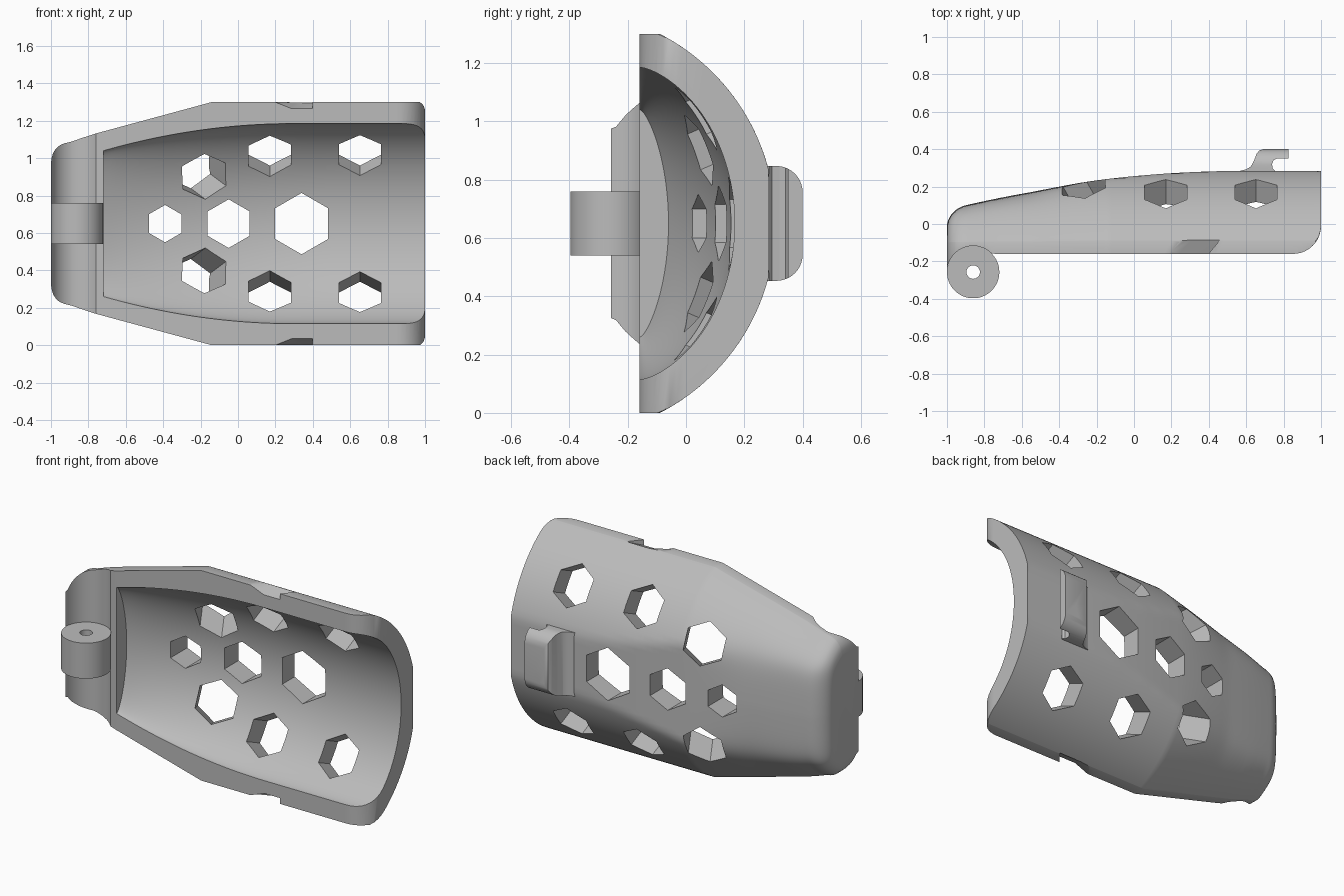
import bpy, bmesh, math
from mathutils import Vector

if "Cube" in bpy.data.objects:
    bpy.data.objects.remove(bpy.data.objects["Cube"], do_unlink=True)

grey = bpy.data.materials.new("plain grey")
grey.use_nodes = True
COLOUR = (0.5, 0.5, 0.5, 1)
grey.diffuse_color = COLOUR
grey.node_tree.nodes["Principled BSDF"].inputs["Base Color"].default_value = COLOUR

MID = 0.65            # height of the symmetry plane
ARC_Y, ARC_R = -0.424, 0.731   # outer arc of the shell
HINGE_X, HINGE_Y, HINGE_R = -0.86, -0.257, 0.14


def loft(name, loops):
    """Closed solid through matching point loops."""
    bm = bmesh.new()
    rings = [[bm.verts.new(p) for p in loop] for loop in loops]
    n = len(rings[0])
    for a, b in zip(rings, rings[1:]):
        for i in range(n):
            j = (i + 1) % n
            bm.faces.new((a[i], a[j], b[j], b[i]))
    bm.faces.new(rings[0])
    bm.faces.new(rings[-1])
    bmesh.ops.recalc_face_normals(bm, faces=bm.faces)
    mesh = bpy.data.meshes.new(name)
    bm.to_mesh(mesh)
    bm.free()
    mesh.materials.append(grey)
    obj = bpy.data.objects.new(name, mesh)
    bpy.context.collection.objects.link(obj)
    return obj


def activate(obj):
    bpy.ops.object.select_all(action='DESELECT')
    obj.select_set(True)
    bpy.context.view_layer.objects.active = obj


def combine(obj, tool, operation='DIFFERENCE'):
    mod = obj.modifiers.new("cut", 'BOOLEAN')
    mod.operation, mod.solver, mod.object = operation, 'EXACT', tool
    activate(obj)
    bpy.ops.object.modifier_apply(modifier=mod.name)
    bpy.data.objects.remove(tool, do_unlink=True)


def smooth(obj):
    activate(obj)
    bpy.ops.object.shade_smooth_by_angle(angle=math.radians(30))


def prism(name, centre, axis, radius, length, sides):
    axis = Vector(axis).normalized()
    side = Vector((1, 0, 0))
    side = (side - axis * side.dot(axis)).normalized()
    up = axis.cross(side)
    ring = [radius * (math.cos(k * math.tau / sides) * up
                      + math.sin(k * math.tau / sides) * side) for k in range(sides)]
    return loft(name, [[Vector(centre) + axis * s * length / 2 + p for p in ring]
                       for s in (-1, 1)])


def lerp(points, x):
    for (xa, a), (xb, b) in zip(points, points[1:]):
        if x <= xb:
            return a + (b - a) * max(0, x - xa) / (xb - xa)
    return points[-1][1]


def taper(x, start, end, full, drop):
    """Constant beyond start, falling in a parabola towards end."""
    return full - drop * (max(0, start - x) / (start - end)) ** 2


# Half-height outline of the shell along its length
width = [(-1, .325), (-.995, .358), (-.99, .374), (-.98, .393), (-.96, .415),
         (-.93, .429), (-.89, .438), (-.84, .456), (-.76, .482), (-.14, .65), (1, .65)]
SPREAD = [math.sin(math.radians(-90 + 180 * i / 60)) for i in range(61)]


def rim(x):
    """Front edge: hinge seat at one end, rounded corner at the other."""
    if x < -.76:
        return HINGE_Y + math.sqrt(max(0, HINGE_R ** 2 - (x - HINGE_X) ** 2))
    if x > .85:
        return -.01 - .15 * math.sqrt(max(0, 1 - ((x - .85) / .15) ** 2))
    return -.16


def back(x):
    """Back outline, rounded over at the hinge end."""
    u = min(1, max(0, (-.9 - x) / .1))
    return taper(x, .6, -.72, .284, .137) - .09 * (1 - math.sqrt(1 - u * u))


def shell_section(x):
    f, d = rim(x), back(x)
    full = lerp(width, x)
    w = min(full, math.sqrt(ARC_R ** 2 - (f + .005 - ARC_Y) ** 2))
    soft = .07 * min(1, max(0, (-.14 - x) / .4))
    loop = [(x, f, MID - w)]
    for s in SPREAD:
        z = w * s
        y = ARC_Y + math.sqrt(ARC_R ** 2 - (abs(z) + .65 - full) ** 2)
        y = (y + d - math.hypot(y - d, soft)) / 2
        loop.append((x, y, MID + z))
    return loop + [(x, f, MID + w)]


def hollow_section(x):
    h = taper(x, .3, -.72, .535, .145)
    top = taper(x, .48, -.72, .167, .227)
    rise = top + .16
    r = (h * h + rise * rise) / (2 * rise)
    loop = [(x, -.4, MID - h)]
    for s in SPREAD:
        circle = top - r + math.sqrt(r * r - (h * s) ** 2)
        ellipse = -.16 + rise * math.sqrt(max(0, 1 - s * s))
        loop.append((x, (circle + ellipse) / 2, MID + h * s))
    return loop + [(x, -.4, MID + h)]


# Shell body
stations = [-.88 - .12 * math.cos(i * math.pi / 24) for i in range(13)]
stations += [-.84, -.81, -.785, -.7605] + [-.72 + .04 * i for i in range(40)] + [-.14]
stations += [.85 + .15 * math.sin(i * math.pi / 20) for i in range(11)]
shell = loft("shell", [shell_section(x) for x in sorted(stations)])
combine(shell, loft("hollow", [hollow_section(-.72 + .04 * i) for i in range(46)]))

# Hexagonal vents down the middle
for x, r in ((-.39, .1), (-.05, .13), (.34, .164)):
    combine(shell, prism("vent", (x, .15, MID), (0, 1, 0), r, .7, 6))

# Hexagonal vents and rim notches, mirrored above and below
for s in (-1, 1):
    for x in (.17, .652):
        combine(shell, prism("vent", (x, .12, MID + s * .4), (0, .91, s * .41), .13, .5, 6))
    combine(shell, prism("vent", (-.222, .12, MID + s * .285),
                         (-.08, .14, s * .06), .13, .5, 6))
    loops = []
    for y, shift, cut in ((-.17, 0, .04), (-.085, .07, .004)):
        outline = [(.18, .7), (.18, .65), (.28, .65 - cut), (.39, .65 - cut), (.39, .7)]
        loops.append([(x + shift, y, MID + s * z) for x, z in outline])
    combine(shell, loft("notch", loops))
smooth(shell)

# Hinge knuckle with pin hole
hinge = prism("hinge_knuckle", (HINGE_X, HINGE_Y, MID), (0, 0, 1), HINGE_R, .22, 64)
combine(hinge, prism("pin_hole", (HINGE_X, HINGE_Y, MID), (0, 0, 1), .036, .5, 32))
smooth(hinge)

# Hooked clip on the back, with rounded upper corners
hook = [(.55, .265), (.57, .285), (.6, .292), (.625, .308), (.642, .34), (.655, .375),
        (.67, .393), (.69, .4), (.825, .4), (.825, .35), (.765, .35), (.747, .342),
        (.738, .32), (.742, .295), (.755, .285), (.755, .265)]
clip = loft("clip", [[(x, y, MID + z) for x, y in hook] for z in (-.25, .25)])
arc = [math.radians(90 * i / 10) for i in range(11)]
half = [(.31 + .09 * math.sin(a), .107 + .09 * math.cos(a)) for a in arc]
outline = [(.2, .197)] + half + [(y, -z) for y, z in reversed(half)] + [(.2, -.197)]
combine(clip, loft("clip_rounding", [[(x, y, MID + z) for y, z in outline]
                                     for x in (.5, .9)]), 'INTERSECT')
smooth(clip)
